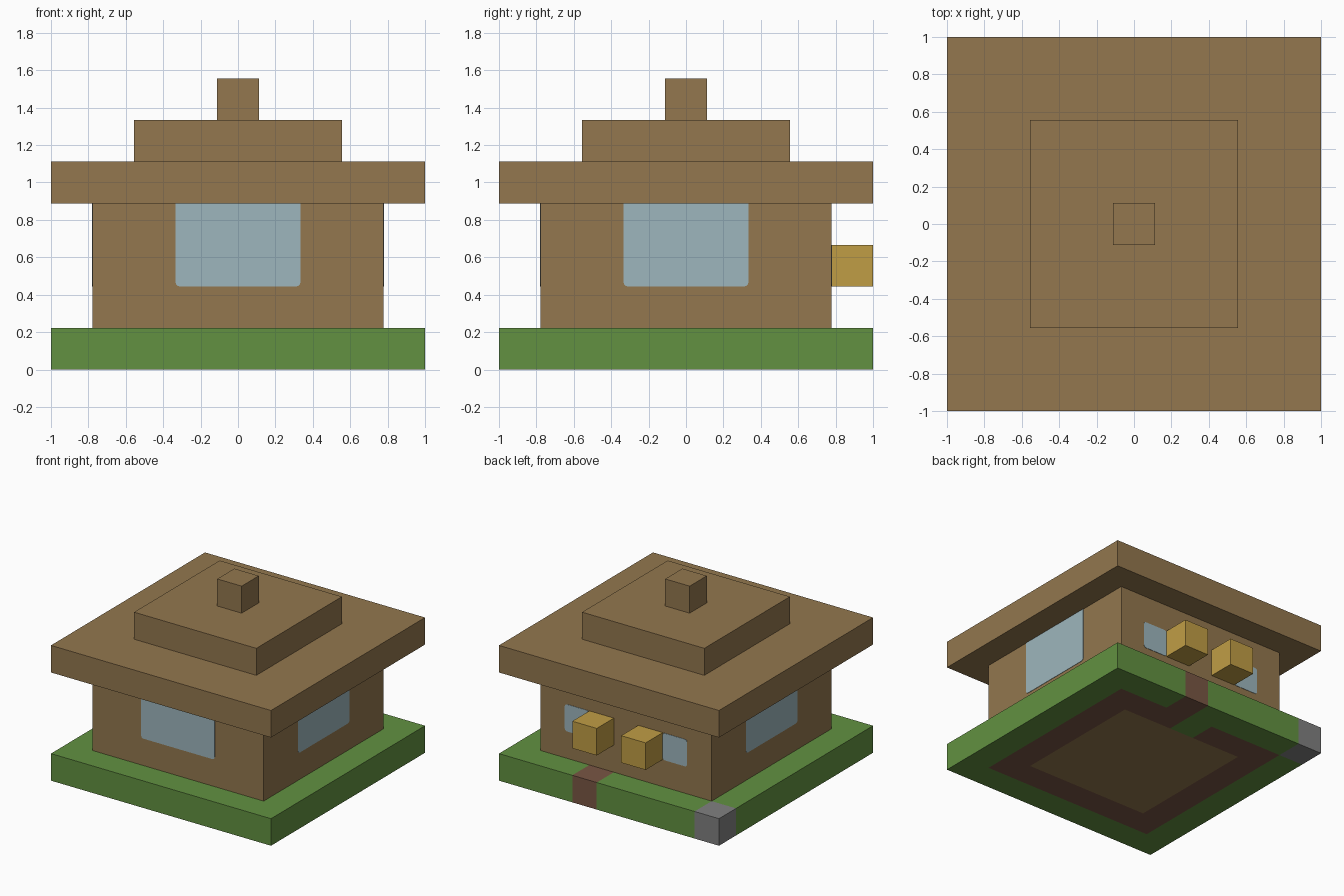
import bpy
import bmesh
from math import pi
from mathutils import Matrix, Vector

if "Cube" in bpy.data.objects:
    bpy.data.objects.remove(bpy.data.objects["Cube"])

U = 2 / 9  # edge of one building block


def material(name, rgb):
    linear = [((c / 255 + 0.055) / 1.055) ** 2.4 for c in rgb]
    mat = bpy.data.materials.new(name)
    mat.use_nodes = True
    mat.diffuse_color = (*linear, 1)
    mat.node_tree.nodes["Principled BSDF"].inputs["Base Color"].default_value = (*linear, 1)
    return mat


wood = material("wood", (147, 119, 78))
grass = material("grass", (98, 145, 65))
dirt = material("dirt", (121, 86, 68))
stone = material("stone", (128, 128, 128))
glass = material("glass", (157, 182, 189))
lamp = material("lamp_yellow", (192, 157, 69))


def finish(name, bm, mats):
    mesh = bpy.data.meshes.new(name)
    bm.to_mesh(mesh)
    bm.free()
    obj = bpy.data.objects.new(name, mesh)
    bpy.context.collection.objects.link(obj)
    for mat in mats:
        mesh.materials.append(mat)
    return obj


def box(name, size, base, mat):
    """Box sized in blocks, with the centre of its underside at base (in blocks)."""
    bm = bmesh.new()
    bmesh.ops.create_cube(bm, size=U)
    bmesh.ops.scale(bm, vec=size, verts=bm.verts)
    bmesh.ops.translate(bm, vec=(Vector(base) + Vector((0, 0, size[2] / 2))) * U, verts=bm.verts)
    return finish(name, bm, [mat])


def window(name, width, height, x, z, angle, round_top):
    """Thin pane on the front wall, turned about z to reach the other walls."""
    bm = bmesh.new()
    bmesh.ops.create_cube(bm, size=1)
    bmesh.ops.scale(bm, vec=(width * U, 0.006, height * U), verts=bm.verts)
    corners = []
    for edge in bm.edges:
        a, b = (v.co for v in edge.verts)
        if abs(a.y - b.y) > 0.001 and (round_top or a.z < 0):
            corners.append(edge)
    bmesh.ops.bevel(bm, geom=corners, offset=0.02, segments=3, profile=0.5, affect='EDGES')
    bmesh.ops.translate(bm, vec=(x * U, -3.5 * U, z * U), verts=bm.verts)
    bmesh.ops.transform(bm, matrix=Matrix.Rotation(angle, 4, 'Z'), verts=bm.verts)
    return finish(name, bm, [glass])


# Ground slab of blocks: grass, dirt foundation and path, wooden floor, corner stone
def ground_index(i, j):
    ring = max(abs(i), abs(j))
    if (i, j) == (-4, 4):
        return 2
    if ring <= 2:
        return 3
    if (ring == 3 and (i, j) != (0, 3)) or (i, j) == (1, 4):
        return 1
    return 0


bm = bmesh.new()
bmesh.ops.create_grid(bm, x_segments=9, y_segments=9, size=1)
for face in bm.faces:
    centre = face.calc_center_median()
    face.material_index = ground_index(round(centre.x / U), round(centre.y / U))
ground = finish("ground", bm, [grass, dirt, stone, wood])
slab = ground.modifiers.new("thickness", 'SOLIDIFY')
slab.thickness = U
slab.offset = 1

# House body and stepped roof
box("walls", (7, 7, 3), (0, 0, 1), wood)
box("roof_eaves", (9, 9, 1), (0, 0, 4), wood)
box("roof_step", (5, 5, 1), (0, 0, 5), wood)
box("roof_cap", (1, 1, 1), (0, 0, 6), wood)

# Wide windows on the front and both sides
for side, angle in (("front", 0), ("left", pi / 2), ("right", -pi / 2)):
    window(side + "_window", 3, 2, 0, 3, angle, False)

# Small windows and lamps on the back wall
for side, sign in (("left", 1), ("right", -1)):
    window("back_window_" + side, 1, 1, -2 * sign, 2.5, pi, True)
    box("back_lamp_" + side, (1, 1, 1), (sign, 4, 2), lamp)
